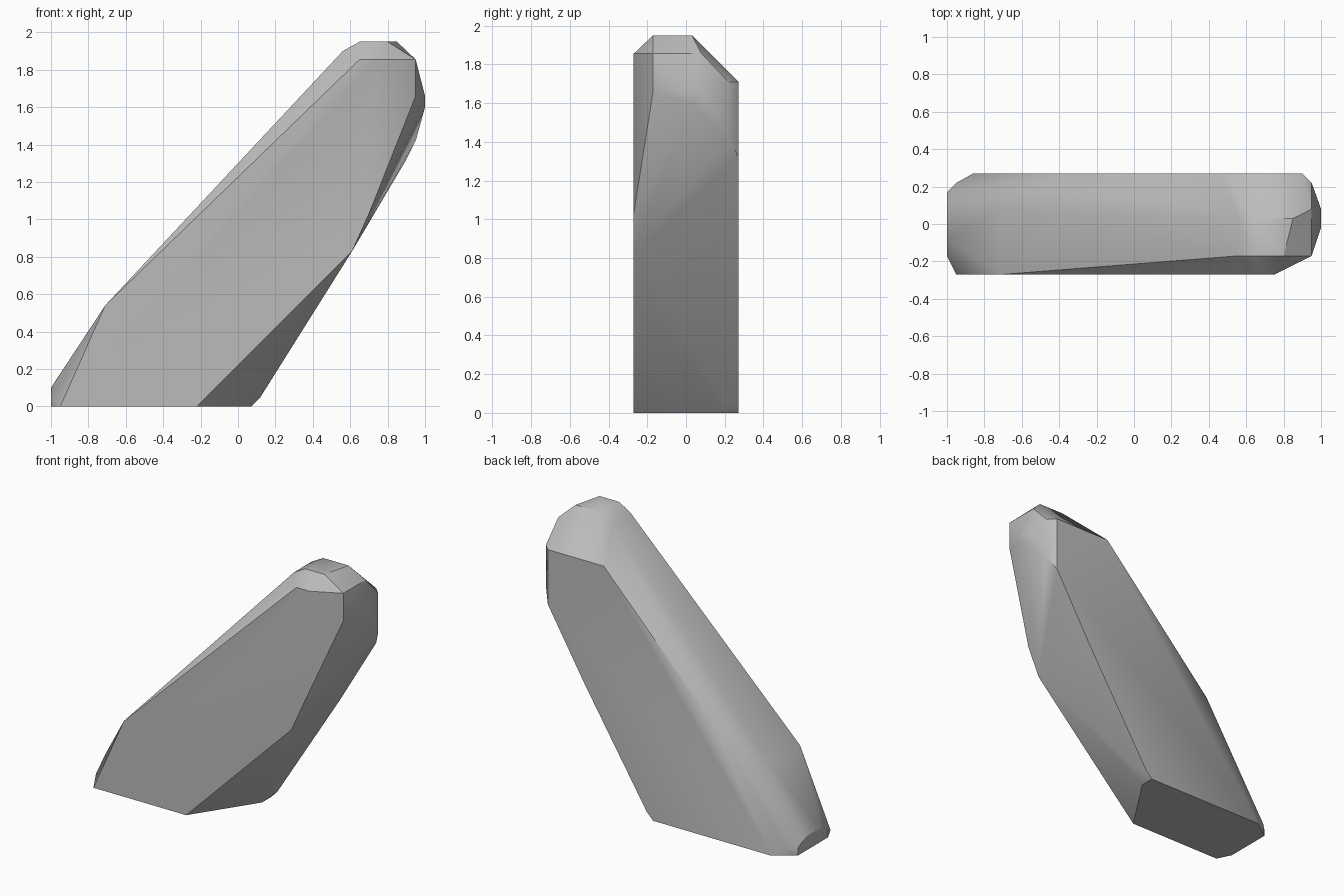
import bpy
import bmesh
import math

# Remove the default cube
default_cube = bpy.data.objects.get("Cube")
if default_cube:
    bpy.data.objects.remove(default_cube, do_unlink=True)


def make_material(name, colour):
    material = bpy.data.materials.new(name)
    material.use_nodes = True
    material.diffuse_color = colour
    shader = material.node_tree.nodes["Principled BSDF"]
    shader.inputs["Base Color"].default_value = colour
    return material


# Outline corners (x, z) of the leaning stone at each depth, front to back
FRONT, BACK = -0.27, 0.27
outlines = {
    FRONT: [(-.95, 0), (-.22, 0), (.61, .83), (.7, 1.03),
            (.75, 1.855), (.65, 1.855), (-.71, .54)],
    -.17: [(-1, 0), (-1, .05), (-.92, .22), (.56, 1.9),
           (.65, 1.95), (.8, 1.95), (.95, 1.855), (.95, 1.66)],
    -.08: [(-1, .1)],
    -.02: [(1, 1.66)],
    .03: [(.56, 1.9), (.65, 1.95), (.85, 1.95), (1, 1.6)],
    .08: [(-1, .1), (-.71, .54), (.95, 1.855), (1, 1.66)],
    .17: [(-1, 0), (-1, .05), (.07, 0)],
    .22: [(-.95, .05), (.95, 1.71), (.95, 1.42), (.12, .05)],
    BACK: [(-.86, 0), (.07, 0), (.12, .05), (.61, .83), (.9, 1.32),
           (.9, 1.71), (.46, 1.71), (-.41, .81)],
}


def build_hull(name, outlines, material):
    """Wrap the outline corners in one convex, chiselled solid."""
    bm = bmesh.new()
    for y, corners in outlines.items():
        for x, z in corners:
            bm.verts.new((x, y, z))
    bmesh.ops.convex_hull(bm, input=list(bm.verts))

    # Drop corners that ended up inside the solid
    loose = [v for v in bm.verts if not v.link_faces]
    bmesh.ops.delete(bm, geom=loose, context='VERTS')

    # Merge coplanar triangles into broad flat faces
    bmesh.ops.dissolve_limit(bm, angle_limit=math.radians(1),
                             verts=list(bm.verts), edges=list(bm.edges))
    bmesh.ops.recalc_face_normals(bm, faces=list(bm.faces))

    mesh = bpy.data.meshes.new(name)
    bm.to_mesh(mesh)
    bm.free()
    mesh.materials.append(material)
    stone = bpy.data.objects.new(name, mesh)
    bpy.context.collection.objects.link(stone)
    return stone


# Leaning stone, softly shaded with crisp ridges
grey_stone = make_material("grey stone", (0.5, 0.5, 0.5, 1))
leaning_rock = build_hull("leaning_rock", outlines, grey_stone)

bpy.ops.object.select_all(action='DESELECT')
leaning_rock.select_set(True)
bpy.context.view_layer.objects.active = leaning_rock
bpy.ops.object.shade_smooth_by_angle(angle=math.radians(30))
